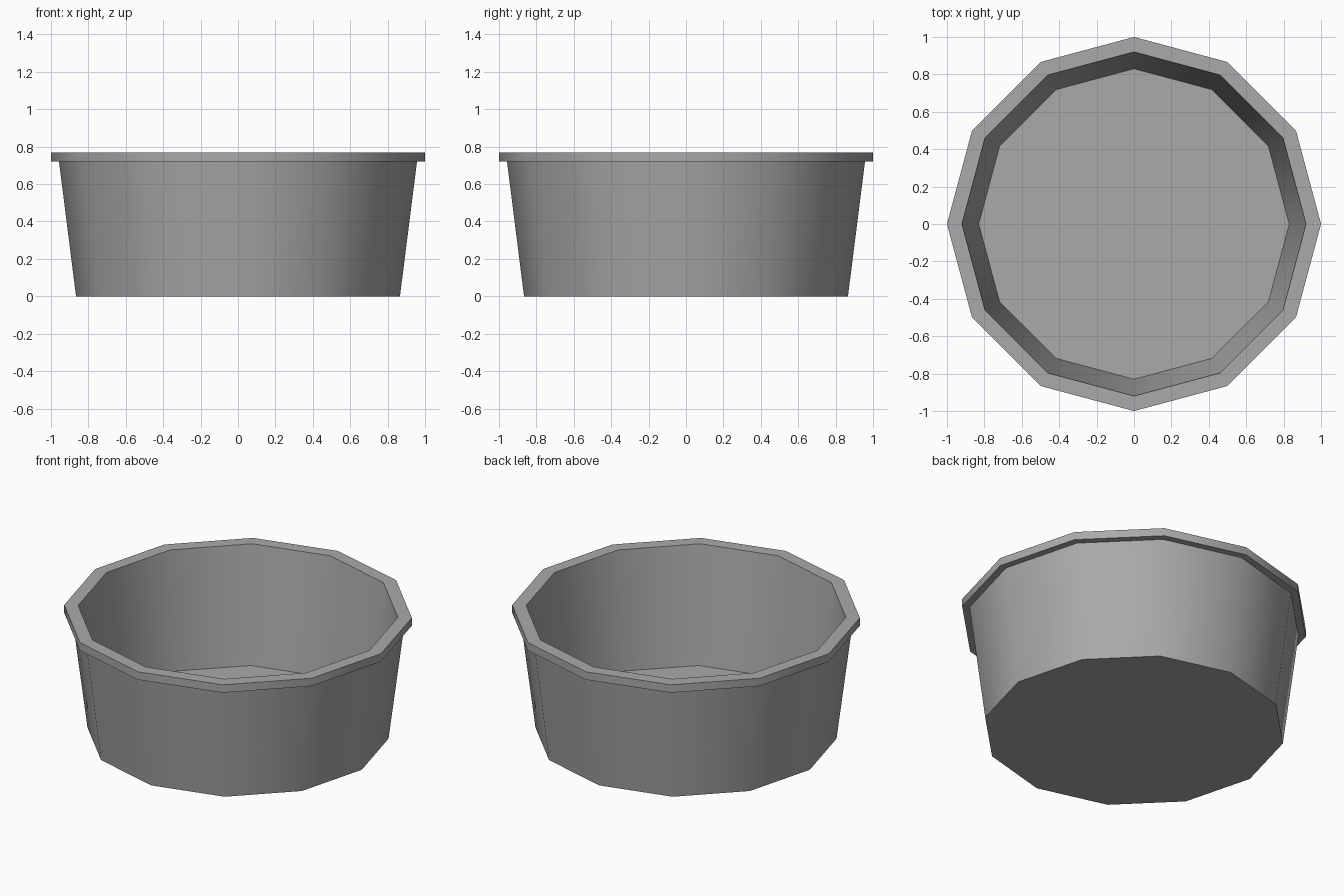
import bpy
import bmesh
from math import radians, tau
from mathutils import Matrix

default_cube = bpy.data.objects.get("Cube")
if default_cube:
    bpy.data.objects.remove(default_cube, do_unlink=True)

SIDES = 12

# Plain grey material
grey = bpy.data.materials.new("grey")
grey.use_nodes = True
colour = (0.4, 0.4, 0.4, 1.0)
grey.diffuse_color = colour
grey.node_tree.nodes["Principled BSDF"].inputs["Base Color"].default_value = colour

# Tub cross-section (radius, height): underside, outer wall, rim, inner wall, floor
profile = [(0.866, 0), (0.957, 0.72), (1, 0.72), (1, 0.77), (0.92, 0.77), (0.83, 0.042)]

bm = bmesh.new()
rings = []
for radius, height in profile:
    rings.append([bm.verts.new(Matrix.Rotation(tau * i / SIDES, 3, "Z") @ bm_point)
                  for bm_point in [Matrix.Translation((radius, 0, height)).to_translation()]
                  for i in range(SIDES)])

# Walls between neighbouring rings
for low, high in zip(rings, rings[1:]):
    for i in range(SIDES):
        j = (i + 1) % SIDES
        bm.faces.new((low[i], low[j], high[j], high[i]))

# Base underneath and floor inside
bm.faces.new(rings[0][::-1])
bm.faces.new(rings[-1])

mesh = bpy.data.meshes.new("tub")
bm.to_mesh(mesh)
bm.free()
mesh.materials.append(grey)
tub = bpy.data.objects.new("tub", mesh)
bpy.context.collection.objects.link(tub)

# Smooth round the sides, sharp at the rim and base
bpy.ops.object.select_all(action="DESELECT")
tub.select_set(True)
bpy.context.view_layer.objects.active = tub
bpy.ops.object.shade_smooth_by_angle(angle=radians(40))
